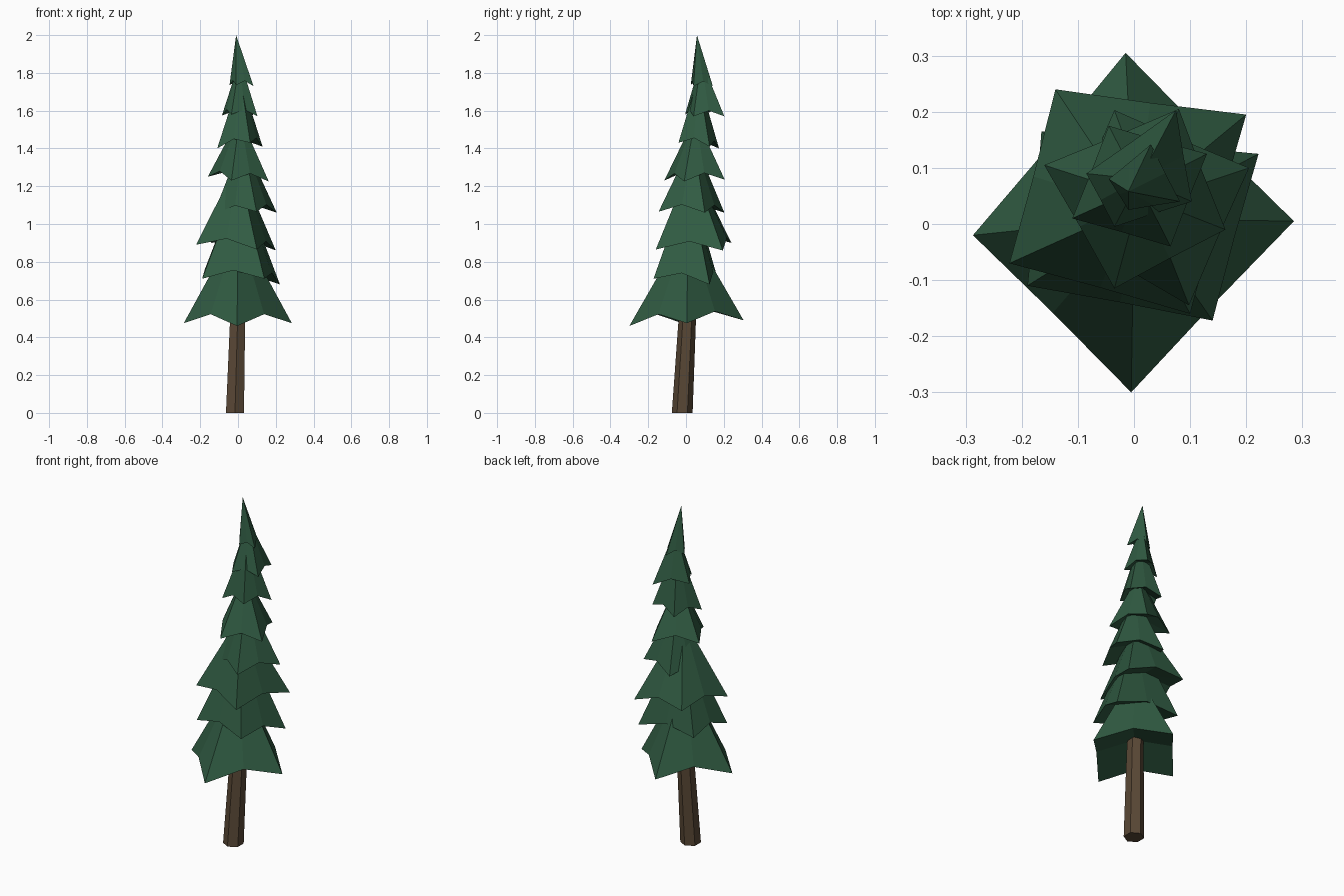
import bpy, bmesh, math

if "Cube" in bpy.data.objects:
    bpy.data.objects.remove(bpy.data.objects["Cube"])


def material(name, rgb):
    m = bpy.data.materials.new(name)
    m.diffuse_color = (*rgb, 1)
    m.use_nodes = True
    m.node_tree.nodes["Principled BSDF"].inputs["Base Color"].default_value = m.diffuse_color
    return m


GREEN = material("needle green", (0.030, 0.105, 0.055))
BROWN = material("bark brown", (0.100, 0.064, 0.036))


def finish(name, bm, mat):
    bmesh.ops.recalc_face_normals(bm, faces=bm.faces)
    me = bpy.data.meshes.new(name)
    bm.to_mesh(me)
    bm.free()
    me.materials.append(mat)
    ob = bpy.data.objects.new(name, me)
    bpy.context.collection.objects.link(ob)
    return ob


# Bough tier: four drooping tips with raised notches between, hollow underneath
def bough_tier(name, tips, apex, hollow):
    bm = bmesh.new()
    cx = sum(t[0] for t in tips) / 4
    cy = sum(t[1] for t in tips) / 4
    rim = []
    for i, a in enumerate(tips):
        b = tips[(i + 1) % 4]
        rim.append(bm.verts.new(a))
        mx, my = (a[0] + b[0]) / 2, (a[1] + b[1]) / 2
        rim.append(bm.verts.new((cx + (mx - cx) * 0.99, cy + (my - cy) * 0.99,
                                 (a[2] + b[2]) / 2 + hollow * 0.5)))
    top = bm.verts.new(apex)
    low = bm.verts.new((cx, cy, sum(t[2] for t in tips) / 4 + hollow))
    for i in range(8):
        p, q = rim[i], rim[(i + 1) % 8]
        bm.faces.new((p, q, top))
        bm.faces.new((q, p, low))
    finish(name, bm, GREEN)


# Tips run counter-clockwise, then the apex and the hollow depth
tiers = [
    ([(.285, .005, .475), (-.015, .305, .49), (-.287, -.02, .475), (-.005, -.30, .46)], (0, .01, 1.0), .11),
    ([(.222, .125, .68), (-.165, .165, .72), (-.19, -.11, .71), (.14, -.172, .71)], (.01, .015, 1.24), .09),
    ([(.20, .195, .86), (-.14, .24, .90), (-.222, -.07, .89), (.10, -.16, .865)], (0, .03, 1.33), .09),
    ([(.205, .10, 1.06), (-.035, .203, 1.06), (-.13, -.015, 1.05), (.098, -.145, 1.065)], (.025, .04, 1.45), .08),
    ([(.163, -.01, 1.225), (.08, .205, 1.235), (-.16, .105, 1.25), (-.035, -.115, 1.23)], (.01, .05, 1.57), .08),
    ([(.13, .125, 1.41), (-.045, .175, 1.40), (-.11, .01, 1.40), (.065, -.04, 1.43)], (.012, .065, 1.78), .07),
    ([(.103, .04, 1.57), (.075, .203, 1.57), (-.085, .09, 1.575), (-.035, -.005, 1.58)], (.01, .08, 1.87), .06),
    ([(.082, .04, 1.73), (.03, .142, 1.73), (-.045, .08, 1.735), (-.01, .025, 1.735)], (-.01, .058, 2.0), .05),
]
for n, (tips, apex, hollow) in enumerate(tiers, 1):
    bough_tier(f"bough_tier_{n}", tips, apex, hollow)

# Leaning hexagonal trunk: x, y, z, radius at each ring
bm = bmesh.new()
rings = []
for x, y, z, r in [(-.016, -.02, 0, .055), (-.002, .007, .5, .046), (.012, .07, 1.66, .013)]:
    rings.append([bm.verts.new((x + r * math.cos(a), y + r * math.sin(a), z))
                  for a in (math.radians(60 * k + 30) for k in range(6))])
for lo, hi in zip(rings, rings[1:]):
    for k in range(6):
        j = (k + 1) % 6
        bm.faces.new((lo[k], lo[j], hi[j], hi[k]))
bm.faces.new(rings[0])
bm.faces.new(rings[-1])
finish("trunk", bm, BROWN)
